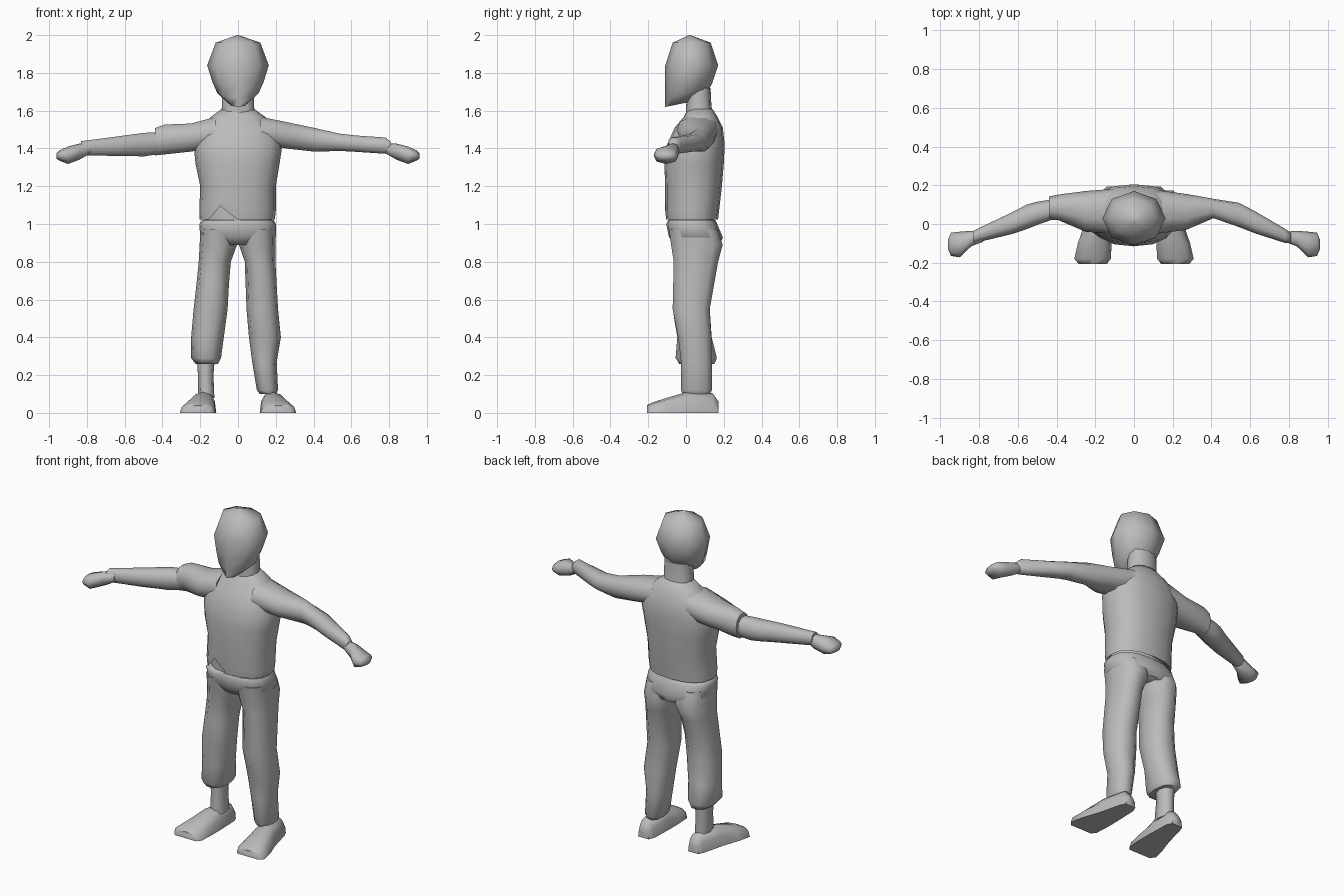
import bpy, bmesh, math

gray = bpy.data.materials.new("plain gray")
gray.diffuse_color = (0.5, 0.5, 0.5, 1)


def loft(name, axis, rings, sides=12, power=0.85, adjust=None):
    """Skin through rings (station, a_min, a_max, b_min, b_max) along an axis."""
    bm = bmesh.new()
    loops = []
    for s, a0, a1, b0, b1 in rings:
        loop = []
        for i in range(sides):
            t = 2 * math.pi * i / sides
            c, d = math.cos(t), math.sin(t)
            a = (a0 + a1) / 2 + (a1 - a0) / 2 * math.copysign(abs(c) ** power, c)
            b = (b0 + b1) / 2 + (b1 - b0) / 2 * math.copysign(abs(d) ** power, d)
            co = {"x": (s, a, b), "y": (a, s, b), "z": (a, b, s)}[axis]
            if adjust:
                co = adjust(*co)
            loop.append(bm.verts.new(co))
        loops.append(loop)
    for p, q in zip(loops, loops[1:]):
        for i in range(sides):
            j = (i + 1) % sides
            bm.faces.new((p[i], p[j], q[j], q[i]))
    bm.faces.new(loops[0])
    bm.faces.new(loops[-1])
    bmesh.ops.recalc_face_normals(bm, faces=bm.faces)
    mesh = bpy.data.meshes.new(name)
    bm.to_mesh(mesh)
    bm.free()
    mesh.materials.append(gray)
    ob = bpy.data.objects.new(name, mesh)
    bpy.context.collection.objects.link(ob)
    bpy.ops.object.select_all(action="DESELECT")
    ob.select_set(True)
    bpy.context.view_layer.objects.active = ob
    bpy.ops.object.shade_smooth_by_angle(angle=math.radians(60))
    return ob


# Head: eight-sided, flat under the jaw, rising to a point
def jaw(x, y, z):
    return (x, y, z + 0.2 * (y + 0.11)) if z < 1.68 else (x, y, z)


loft("head", "z", [
    (1.62, -0.05, 0.05, -0.11, 0.06),
    (1.67, -0.11, 0.11, -0.11, 0.125),
    (1.75, -0.135, 0.135, -0.112, 0.14),
    (1.84, -0.163, 0.163, -0.11, 0.17),
    (1.96, -0.118, 0.118, -0.07, 0.13),
    (2.0, -0.004, 0.004, 0.016, 0.024)], sides=8, power=1, adjust=jaw)

loft("neck", "z", [
    (1.54, -0.10, 0.10, 0.0, 0.15),
    (1.62, -0.085, 0.085, 0.0, 0.135),
    (1.72, -0.085, 0.085, 0.01, 0.13)])


# Shirt: the hem is pulled up at the front on one side
def hem(x, y, z):
    if z < 1.08 and y < 0 and -0.15 < x < -0.02:
        z += 0.07
    return x, y, z


loft("shirt", "z", [
    (1.04, -0.18, 0.18, -0.08, 0.15),
    (1.025, -0.205, 0.195, -0.105, 0.17),
    (1.07, -0.205, 0.20, -0.11, 0.175),
    (1.20, -0.20, 0.20, -0.11, 0.19),
    (1.32, -0.225, 0.22, -0.115, 0.20),
    (1.42, -0.235, 0.235, -0.10, 0.205),
    (1.51, -0.20, 0.20, -0.06, 0.195),
    (1.57, -0.14, 0.14, -0.01, 0.165),
    (1.61, -0.085, 0.085, 0.01, 0.14)], sides=16, adjust=hem)

loft("waist", "z", [
    (0.97, -0.18, 0.18, -0.085, 0.145),
    (1.14, -0.18, 0.18, -0.09, 0.155)])

# Sleeves, forearms and hands
loft("right_short_sleeve", "x", [
    (-0.12, -0.05, 0.18, 1.40, 1.57),
    (-0.25, -0.04, 0.17, 1.38, 1.535),
    (-0.39, 0.02, 0.152, 1.365, 1.53),
    (-0.44, 0.02, 0.142, 1.36, 1.51)], sides=10)
loft("right_forearm", "x", [
    (-0.40, 0.03, 0.13, 1.37, 1.49),
    (-0.50, -0.005, 0.115, 1.355, 1.485),
    (-0.55, -0.025, 0.102, 1.357, 1.478),
    (-0.63, -0.052, 0.06, 1.358, 1.467),
    (-0.83, -0.10, -0.035, 1.362, 1.44)], sides=10)
loft("left_sleeve", "x", [
    (0.12, -0.05, 0.175, 1.42, 1.57),
    (0.27, -0.03, 0.155, 1.395, 1.54),
    (0.41, 0.03, 0.13, 1.38, 1.51),
    (0.54, -0.015, 0.11, 1.385, 1.48),
    (0.63, -0.05, 0.063, 1.38, 1.47),
    (0.78, -0.098, -0.025, 1.37, 1.46),
    (0.81, -0.095, -0.045, 1.385, 1.435)], sides=10)
for side, name in ((-1, "right_hand"), (1, "left_hand")):
    loft(name, "x", [
        (side * 0.78, -0.092, -0.04, 1.375, 1.43),
        (side * 0.84, -0.115, -0.035, 1.34, 1.425),
        (side * 0.90, -0.172, -0.04, 1.318, 1.41),
        (side * 0.945, -0.165, -0.045, 1.335, 1.39),
        (side * 0.96, -0.13, -0.08, 1.345, 1.375)], sides=8)

# Trousers: hips, one long leg and one shorter rolled leg
loft("hips", "z", [
    (0.89, -0.14, 0.14, -0.06, 0.18),
    (0.93, -0.20, 0.20, -0.09, 0.195),
    (1.00, -0.205, 0.20, -0.105, 0.165),
    (1.02, -0.19, 0.19, -0.095, 0.155)], sides=16, power=0.75)
loft("right_trouser_leg", "z", [
    (0.97, -0.20, 0.0, -0.095, 0.17),
    (0.89, -0.203, -0.005, -0.085, 0.20),
    (0.80, -0.208, -0.038, -0.07, 0.175),
    (0.68, -0.22, -0.048, -0.07, 0.14),
    (0.55, -0.235, -0.055, -0.075, 0.13),
    (0.40, -0.248, -0.075, -0.05, 0.14),
    (0.29, -0.248, -0.09, -0.06, 0.168),
    (0.26, -0.225, -0.105, -0.04, 0.155)], sides=10)
loft("left_trouser_leg", "z", [
    (0.97, 0.0, 0.197, -0.095, 0.17),
    (0.89, 0.005, 0.198, -0.085, 0.20),
    (0.80, 0.036, 0.198, -0.07, 0.175),
    (0.55, 0.045, 0.212, -0.075, 0.13),
    (0.40, 0.058, 0.227, -0.045, 0.138),
    (0.27, 0.075, 0.205, -0.03, 0.14),
    (0.12, 0.10, 0.212, -0.03, 0.14),
    (0.10, 0.115, 0.20, -0.02, 0.13)], sides=10)
loft("right_ankle", "z", [
    (0.32, -0.22, -0.12, 0.01, 0.13),
    (0.20, -0.212, -0.13, 0.01, 0.12),
    (0.08, -0.21, -0.125, 0.0, 0.125)], sides=8)


# Shoes: domed top, flat sole, toes turned outward
def sole(x, y, z):
    return x, y, max(z, 0.0)


for side, name in ((-1, "right_shoe"), (1, "left_shoe")):
    rings = []
    for y, inner, outer, top in ((0.172, 0.135, 0.205, 0.06), (0.14, 0.12, 0.22, 0.105),
                                 (0.0, 0.115, 0.255, 0.11), (-0.10, 0.115, 0.29, 0.08),
                                 (-0.18, 0.12, 0.308, 0.055), (-0.207, 0.14, 0.285, 0.04)):
        a0, a1 = sorted((side * inner, side * outer))
        rings.append((y, a0, a1, -top, top))
    loft(name, "y", rings, sides=12, power=0.8, adjust=sole)
